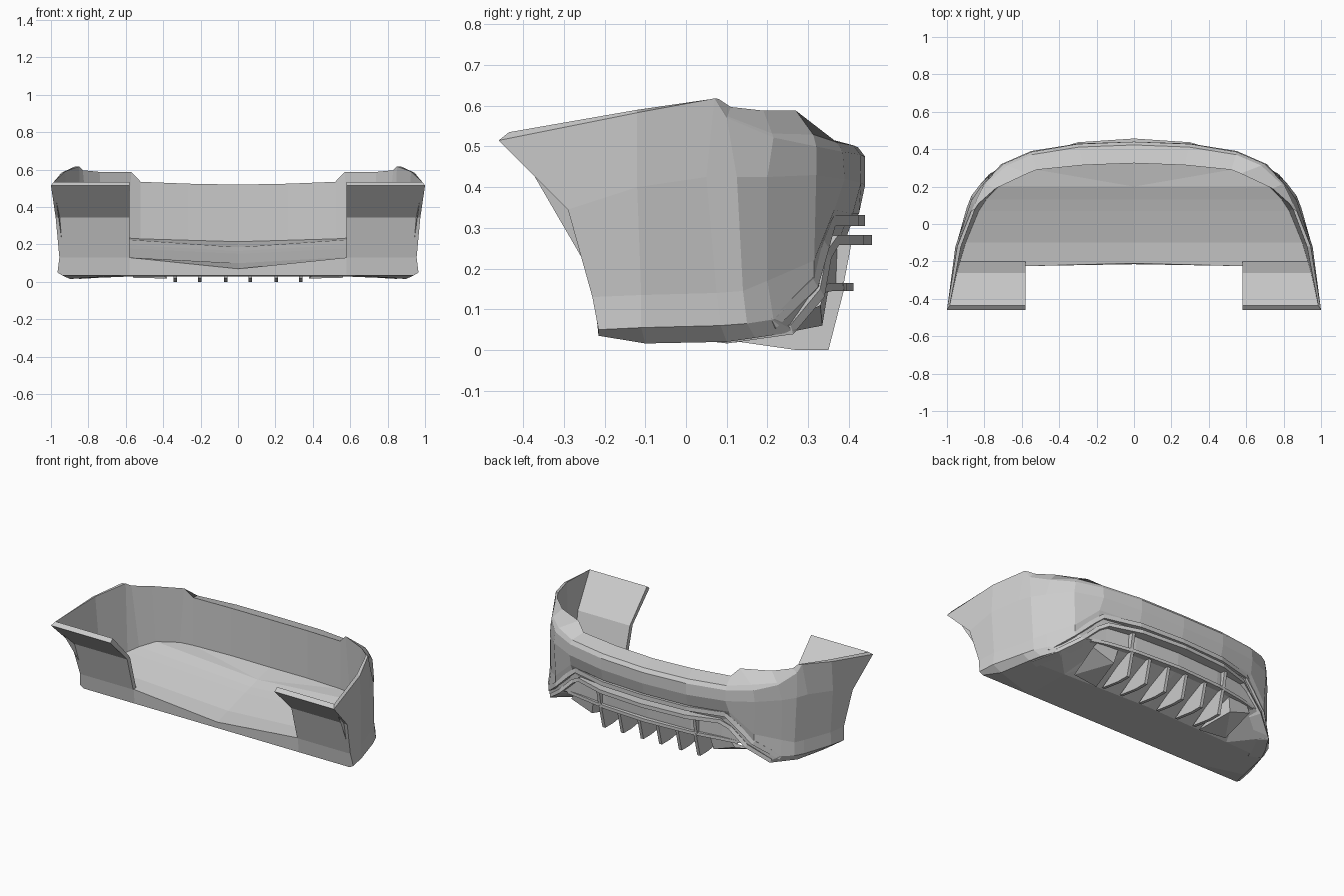
import bpy, bmesh
from mathutils import Vector as V

if "Cube" in bpy.data.objects:
    bpy.data.objects.remove(bpy.data.objects["Cube"])


def mirrored(name, verts, faces):
    """Mesh of the +x half, completed with a mirror modifier."""
    bm = bmesh.new()
    vs = [bm.verts.new(v) for v in verts]
    for f in faces:
        bm.faces.new([vs[i] for i in f])
    bmesh.ops.remove_doubles(bm, verts=bm.verts, dist=0.0005)
    bmesh.ops.recalc_face_normals(bm, faces=bm.faces)
    me = bpy.data.meshes.new(name)
    bm.to_mesh(me)
    bm.free()
    ob = bpy.data.objects.new(name, me)
    bpy.context.collection.objects.link(ob)
    m = ob.modifiers.new("mirror", "MIRROR")
    m.use_clip = True
    return ob


def loft(name, rows):
    n = len(rows[0])
    verts = [p for r in rows for p in r]
    faces = [(j * n + i, j * n + i + 1, (j + 1) * n + i + 1, (j + 1) * n + i)
             for j in range(len(rows) - 1) for i in range(n - 1)]
    return mirrored(name, verts, faces)


def polys(name, plist):
    verts, faces = [], []
    for p in plist:
        faces.append(range(len(verts), len(verts) + len(p)))
        verts += p
    return mirrored(name, verts, faces)


def trim(name, path, depth, height):
    """Rectangular strip swept from the centre line outward; path is its outer face."""
    verts, faces = [], []
    pts = [V(p) for p in path]
    for i, p in enumerate(pts):
        t = (pts[min(i + 1, len(pts) - 1)] - pts[max(i - 1, 0)]).normalized()
        if i == 0:
            t = V((1, 0, 0))
        d = V((p.x * 0.7, 0.45, 0))
        d = (d - t * d.dot(t)).normalized()
        n = d.cross(t) * height / 2
        verts += [p + n, p - n, p - n * 0.9 - d * depth, p + n * 0.9 - d * depth]
    for i in range(len(pts) - 1):
        for k in range(4):
            a, b = i * 4 + k, i * 4 + (k + 1) % 4
            faces.append((a, b, b + 4, a + 4))
    e = len(verts) - 4
    faces.append((e, e + 1, e + 2, e + 3))
    return mirrored(name, verts, faces)


# Section rows, each running from the front edge round to the rear centre
floor_edge = [(.93, -.20, .13), (.90, -.1, .15), (.83, .07, .19), (.79, .13, .21), (.72, .2, .235),
              (.60, .27, .235), (.52, .29, .23), (.27, .315, .222), (0, .325, .215)]
rim = [(.985, -.435, .535), (.925, -.12, .59), (.85, .08, .617), (.83, .11, .597), (.74, .19, .588),
       (.57, .27, .588), (.52, .29, .535), (.27, .315, .525), (0, .325, .52)]
shoulder = [(1.0, -.46, .515), (.945, -.12, .583), (.87, .07, .618), (.855, .10, .57), (.80, .215, .522),
            (.70, .32, .50), (.55, .385, .487), (.3, .428, .48), (0, .44, .475)]
waist = [(.975, -.29, .345), (.955, -.12, .40), (.895, .05, .425), (.87, .125, .425), (.82, .2, .425),
         (.71, .32, .43), (.55, .39, .42), (.3, .43, .41), (0, .44, .405)]
lower = [(.955, -.23, .13), (.945, -.11, .135), (.885, .075, .14), (.865, .14, .145), (.815, .2, .17),
         (.70, .315, .22), (.56, .365, .345), (.3, .41, .335), (0, .425, .335)]
skirt = [(.965, -.215, .05), (.95, -.11, .055), (.895, .085, .06), (.87, .15, .065), (.82, .215, .075),
         (.70, .315, .165), (.555, .35, .30), (.3, .395, .32), (0, .41, .32)]
under = [(.94, -.215, .035), (.90, -.1, .016), (.86, .1, .02), (.83, .17, .03), (.77, .27, .045),
         (.62, .335, .15), (.50, .35, .27), (.3, .38, .28), (0, .395, .28)]
# Softened ledge just inside the shoulder
ledge = [tuple(V(s).lerp(V(r), .15) + V((0, 0, .016 if i > 4 else 0)))
         for i, (s, r) in enumerate(zip(shoulder, rim))]
loft("bumper_shell", [floor_edge, rim, ledge, shoulder, waist, lower, skirt, under])

# Inner floor and front lip
c = [(0, y, z) for y, z in ((-.21, .07), (-.1, .1), (.07, .15), (.13, .165), (.2, .185))]
lip = (.58, -.225, .13)
tray = [[floor_edge[i], floor_edge[i + 1], c[i + 1], c[i]] for i in range(1, 4)]
tray += [[floor_edge[4], floor_edge[5], floor_edge[6], c[4]],
         [floor_edge[6], floor_edge[7], floor_edge[8], c[4]],
         [floor_edge[0], floor_edge[1], c[1], c[0], lip],
         [floor_edge[0], lip, lower[0]],
         [lower[0], lip, (.58, -.215, .035), under[0], skirt[0]],
         [lip, c[0], (0, -.215, .035), (.58, -.215, .035)]]
polys("inner_floor", tray)

# Folded wheel-arch panels across the front
front = [[(.58, p[1], p[2]), p] for p in (lower[0], waist[0], shoulder[0], rim[0])]
back = [[(.58, y, z), (x, y, z)] for x, y, z in ((.965, -.262, .35), (.93, -.2, .13))]
loft("arch_panel", front + back)
polys("arch_panel_end", [[r[0] for r in front + back]])

# Underside, diffuser ramp and grille backing
p0, q0, p1, q1 = (.6, -.215, .035), (0, -.215, .035), (.6, .1, .028), (0, .12, .028)
p2, r2, q2 = (.5, .35, .15), (.3, .375, .155), (0, .385, .155)
polys("underside", [[under[0], under[1], p0], [under[1], under[2], p1, p0], [p0, p1, q1, q0],
                    [under[2], under[3], under[4], p1], [p1, under[4], under[5], p2],
                    [p1, p2, r2], [p1, r2, q2, q1], [under[5], under[6], p2],
                    [under[6], under[7], r2, p2], [under[7], under[8], q2, r2]])

# Trim strips framing the rear opening
trim("outer_frame", [(0, .44, .318), (.3, .425, .318), (.53, .365, .318), (.60, .345, .26),
                     (.70, .318, .165), (.82, .215, .065)], .05, .028)
trim("inner_frame", [(0, .457, .27), (.3, .437, .27), (.5, .375, .27), (.56, .352, .235),
                     (.66, .335, .14), (.78, .26, .05), (.85, .1, .028)], .07, .024)
trim("lower_bar", [(0, .412, .155), (.3, .395, .155), (.5, .36, .155), (.6, .337, .15)], .05, .02)


def plate(name, x, prof, w=.02, lean=0):
    """Thin upright plate from a (y, z) profile; lean shifts its top outward."""
    n = len(prof)
    verts = [(x + s * w / 2 + lean * z, y, z) for s in (-1, 1) for y, z in prof]
    faces = [range(n), range(n, 2 * n)]
    faces += [(i, (i + 1) % n, n + (i + 1) % n, n + i) for i in range(n)]
    return mirrored(name, verts, faces)


# Diffuser fins and grille dividers
for x in (.065, .205, .335):
    plate("diffuser_fin", x, [(.13, .02), (.27, 0), (.35, 0), (.39, .155), (.34, .15)])
plate("grille_divider", .34, [(.36, .15), (.385, .15), (.408, .27), (.36, .28)])

# Angled scoops beside the fins
a, b, d, e = (.38, .12, .018), (.56, .14, .022), (.58, .33, .11), (.43, .335, .06)
polys("side_scoop", [[a, b, e], [b, d, e], [a, e, (.41, .35, .15)], [e, d, (.55, .34, .15), (.41, .35, .15)]])
